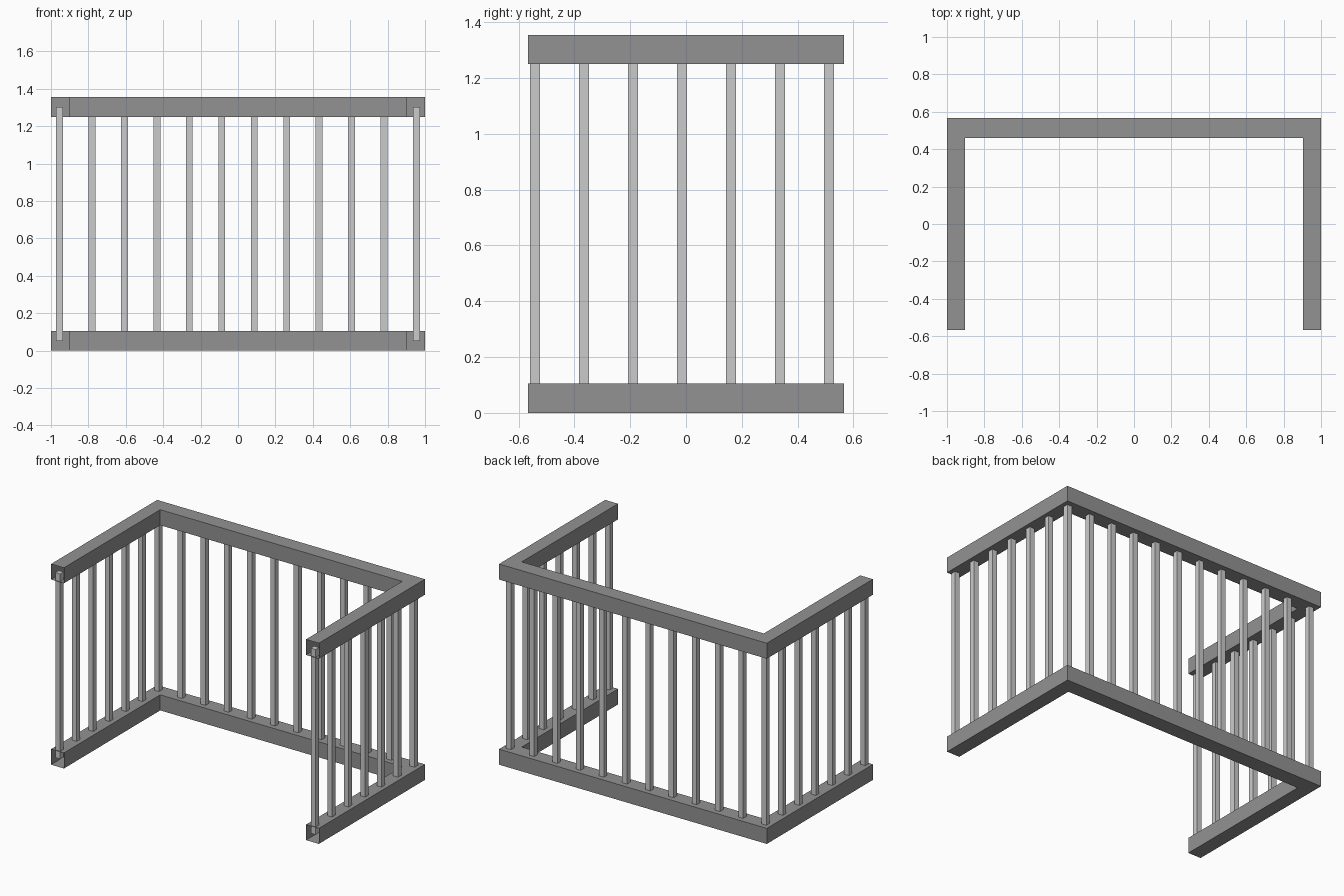
import bpy, bmesh

if "Cube" in bpy.data.objects:
    bpy.data.objects.remove(bpy.data.objects["Cube"])

X, Y = 1.0, 0.566            # outer half sizes
SIDE_W, BACK_W = 0.096, 0.105
RAIL_H, TOP = 0.105, 1.355
PX, PY = 0.954, 0.513        # corner post centre
POST_W = 0.036


def grey(name, v):
    mat = bpy.data.materials.new(name)
    mat.diffuse_color = (v, v, v, 1)
    mat.use_nodes = True
    mat.node_tree.nodes["Principled BSDF"].inputs["Base Color"].default_value = mat.diffuse_color
    return mat


rail_mat = grey("dark_grey", 0.29)
post_mat = grey("mid_grey", 0.51)


def rail(name, z):
    """U-shaped hollow rail, mitred at the back corners, open at the front ends."""
    outer = [(-X, -Y), (-X, Y), (X, Y), (X, -Y)]
    xi, yi = X - SIDE_W, Y - BACK_W
    inner = [(-xi, -Y), (-xi, yi), (xi, yi), (xi, -Y)]
    bm = bmesh.new()
    loops = []
    for o, i in zip(outer, inner):
        corners = [(*o, z), (*o, z + RAIL_H), (*i, z + RAIL_H), (*i, z)]
        loops.append([bm.verts.new(c) for c in corners])
    for a, b in zip(loops, loops[1:]):
        for k in range(4):
            n = (k + 1) % 4
            bm.faces.new((a[k], b[k], b[n], a[n]))
    bmesh.ops.recalc_face_normals(bm, faces=bm.faces[:])
    me = bpy.data.meshes.new(name)
    bm.to_mesh(me)
    bm.free()
    me.materials.append(rail_mat)
    bpy.context.collection.objects.link(bpy.data.objects.new(name, me))


def post(name, x, y):
    """Square baluster ending inside both rails."""
    h = TOP - RAIL_H
    bpy.ops.mesh.primitive_cube_add(size=1, location=(x, y, TOP / 2), scale=(POST_W, POST_W, h))
    ob = bpy.context.object
    ob.name = name
    ob.data.materials.append(post_mat)


# Rails
rail("bottom_rail", 0.0)
rail("top_rail", TOP - RAIL_H)

# Back posts, including both corners
for i in range(12):
    post(f"back_post_{i + 1}", -PX + i * 2 * PX / 11, PY)

# Side posts
for side, sx in (("left", -1), ("right", 1)):
    for i in range(6):
        post(f"{side}_post_{i + 1}", sx * PX, PY - (i + 1) * 0.1758)
